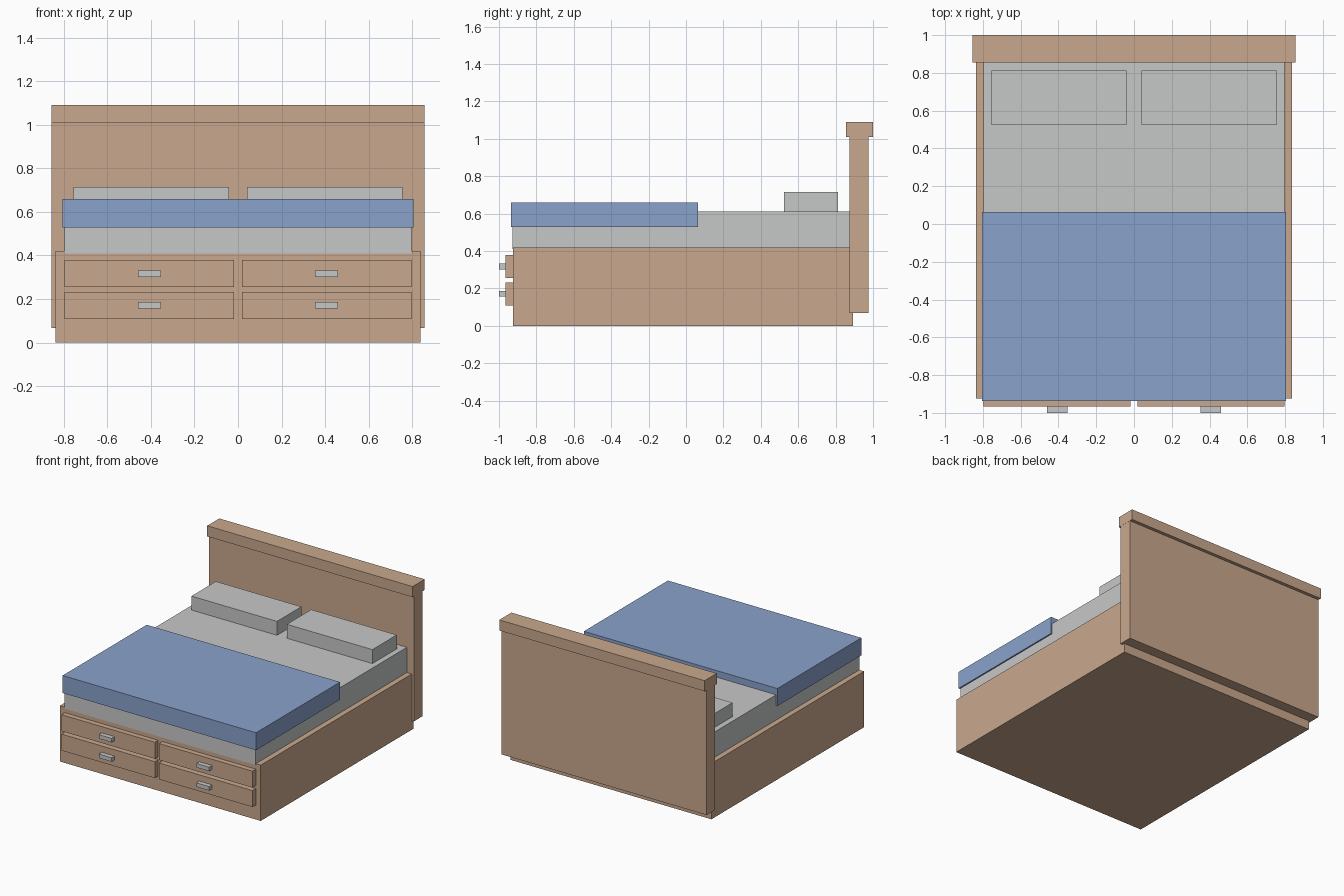
import bpy

if "Cube" in bpy.data.objects:
    bpy.data.objects.remove(bpy.data.objects["Cube"])


def srgb(*rgb):
    return [((c / 255 + 0.055) / 1.055) ** 2.4 for c in rgb] + [1.0]


def material(name, *rgb):
    m = bpy.data.materials.new(name)
    m.diffuse_color = srgb(*rgb)
    m.use_nodes = True
    m.node_tree.nodes["Principled BSDF"].inputs["Base Color"].default_value = m.diffuse_color
    return m


wood = material("light_wood", 201, 169, 141)
grey = material("pale_grey", 198, 200, 199)
blue = material("soft_blue", 138, 162, 203)


def box(name, x, y, z, mat):
    """Box from (min, max) ranges on each axis."""
    bpy.ops.mesh.primitive_cube_add(size=1)
    o = bpy.context.object
    o.name = name
    for v in o.data.vertices:
        v.co = [r[0] if c < 0 else r[1] for c, r in zip(v.co, (x, y, z))]
    o.data.materials.append(mat)
    return o


# Base and headboard
box("bed_base", (-0.837, 0.837), (-0.925, 0.893), (0, 0.42), wood)
box("headboard", (-0.855, 0.855), (0.873, 0.975), (0.068, 1.01), wood)
box("headboard_cap", (-0.856, 0.856), (0.856, 1.0), (1.01, 1.09), wood)

# Bedding
box("mattress", (-0.796, 0.796), (-0.927, 0.88), (0.41, 0.61), grey)
box("blanket", (-0.806, 0.806), (-0.936, 0.064), (0.528, 0.66), blue)

# Pillows, drawers and handles on both sides
for side, s in (("left", -1), ("right", 1)):
    def span(a, b):
        return tuple(sorted((s * a, s * b)))

    box(f"pillow_{side}", span(0.041, 0.754), (0.523, 0.813), (0.60, 0.715), grey)
    for row, z in (("lower", 0.171), ("upper", 0.317)):
        box(f"drawer_{row}_{side}", span(0.018, 0.796), (-0.965, -0.92),
            (z - 0.062, z + 0.062), wood)
        box(f"handle_{row}_{side}", span(0.353, 0.46), (-1.0, -0.96),
            (z - 0.015, z + 0.015), grey)
